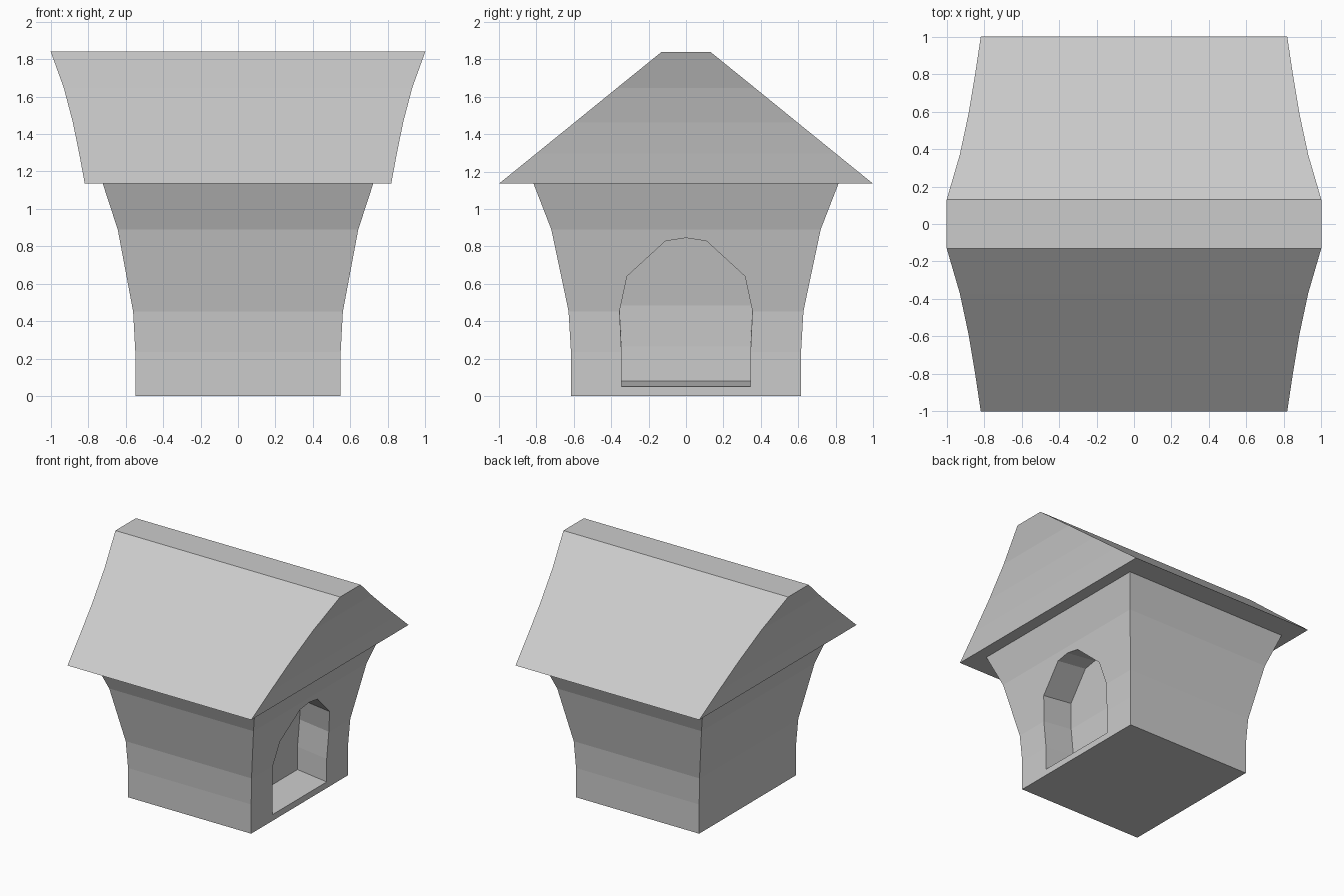
import bpy, bmesh

if "Cube" in bpy.data.objects:
    bpy.data.objects.remove(bpy.data.objects["Cube"])


def make_object(name, bm):
    bmesh.ops.recalc_face_normals(bm, faces=bm.faces)
    mesh = bpy.data.meshes.new(name)
    bm.to_mesh(mesh)
    bm.free()
    obj = bpy.data.objects.new(name, mesh)
    bpy.context.collection.objects.link(obj)
    return obj


def loft(name, rings):
    """Join closed rings of 3D points and cap both ends."""
    bm = bmesh.new()
    loops = [[bm.verts.new(p) for p in ring] for ring in rings]
    for a, b in zip(loops, loops[1:]):
        for i in range(len(a)):
            j = (i + 1) % len(a)
            bm.faces.new((a[i], a[j], b[j], b[i]))
    bm.faces.new(loops[0])
    bm.faces.new(loops[-1])
    return make_object(name, bm)


def rectangle(x, y, z):
    return [(-x, -y, z), (x, -y, z), (x, y, z), (-x, y, z)]


# Flared house body: half width, half depth, height
BODY = [(0.548, 0.615, 0), (0.548, 0.615, 0.235), (0.56, 0.628, 0.453),
        (0.642, 0.72, 0.89), (0.722, 0.815, 1.135)]
body = loft("house_body", [rectangle(*r) for r in BODY])

# Roof with a flat ridge and outward curving gables
ROOF = [(0.818, 1.0, 1.135), (0.848, 0.80, 1.297), (0.882, 0.595, 1.463),
        (0.93, 0.37, 1.646), (1.0, 0.13, 1.84)]
loft("roof", [rectangle(*r) for r in ROOF])


def wall_x(z):
    for (x0, _, z0), (x1, _, z1) in zip(BODY, BODY[1:]):
        if z <= z1:
            return x0 + (x1 - x0) * (z - z0) / (z1 - z0)


# Doorway recess: half width and height rows; back wall follows the body curve
DOOR = [(0.345, 0.05), (0.345, 0.235), (0.355, 0.453), (0.315, 0.64), (0.11, 0.828)]
TOP = (0.0, 0.845)


def door_point(y, z, offset):
    return (wall_x(z) + offset, y, z - 0.115 * offset)


bm = bmesh.new()
ends = []
for offset in (-0.26, 0.3):
    left = [bm.verts.new(door_point(-y, z, offset)) for y, z in DOOR]
    right = [bm.verts.new(door_point(y, z, offset)) for y, z in DOOR]
    peak = bm.verts.new(door_point(*TOP, offset))
    for i in range(len(DOOR) - 1):
        bm.faces.new((left[i], right[i], right[i + 1], left[i + 1]))
    bm.faces.new((left[-1], right[-1], peak))
    ends.append(left + [peak] + right[::-1])
for i in range(len(ends[0])):
    j = (i + 1) % len(ends[0])
    bm.faces.new((ends[0][i], ends[0][j], ends[1][j], ends[1][i]))
cutter = make_object("doorway_cutter", bm)
cutter.hide_render = True

# Cut the doorway and drop the helper
cut = body.modifiers.new("doorway", 'BOOLEAN')
cut.operation = 'DIFFERENCE'
cut.solver = 'EXACT'
cut.object = cutter
bpy.context.view_layer.objects.active = body
bpy.ops.object.modifier_apply(modifier=cut.name)
bpy.data.objects.remove(cutter)

# Remove the hidden body top under the roof
bm = bmesh.new()
bm.from_mesh(body.data)
hidden = [f for f in bm.faces if all(v.co.z > 1.13 for v in f.verts)]
bmesh.ops.delete(bm, geom=hidden, context='FACES_ONLY')
bm.to_mesh(body.data)
bm.free()
